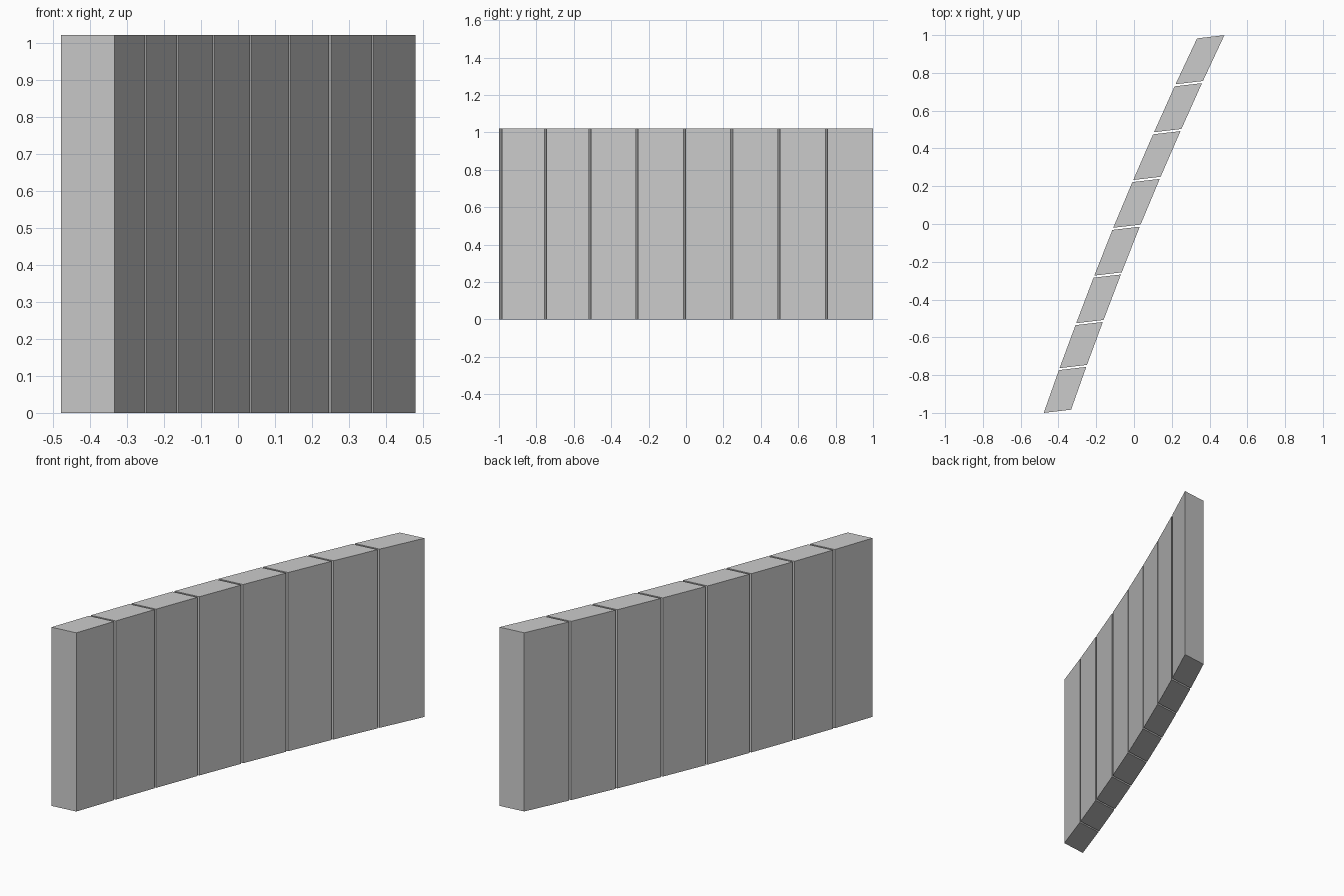
import bpy
import bmesh
from mathutils import Vector

default_cube = bpy.data.objects.get("Cube")
if default_cube:
    bpy.data.objects.remove(default_cube, do_unlink=True)

# Single plain grey
grey = bpy.data.materials.new("plain_grey")
grey.use_nodes = True
colour = (0.6, 0.6, 0.6, 1)
grey.diffuse_color = colour
grey.node_tree.nodes["Principled BSDF"].inputs["Base Color"].default_value = colour

HEIGHT = 1.02
GAP = 0.045                            # share of each step left open as a seam
THICKNESS = Vector((-0.145, -0.017))   # from the outer face to the inner face

# Gently curved outer line of the wall, one point per seam
line = [Vector(p) for p in (
    (-0.333, -0.983), (-0.249, -0.746), (-0.161, -0.508), (-0.065, -0.256),
    (0.035, -0.003), (0.141, 0.25), (0.251, 0.503), (0.365, 0.757), (0.484, 1.011))]


def add_panel(name, start, end):
    """Upright slab with a skewed four-sided footprint."""
    bm = bmesh.new()
    footprint = (start, end, end + THICKNESS, start + THICKNESS)
    base = bm.faces.new([bm.verts.new((p.x, p.y, 0)) for p in footprint])
    raised = bmesh.ops.extrude_face_region(bm, geom=[base], use_keep_orig=True)
    top = [g for g in raised["geom"] if isinstance(g, bmesh.types.BMVert)]
    bmesh.ops.translate(bm, verts=top, vec=(0, 0, HEIGHT))
    bmesh.ops.recalc_face_normals(bm, faces=bm.faces)
    mesh = bpy.data.meshes.new(name)
    bm.to_mesh(mesh)
    bm.free()
    mesh.materials.append(grey)
    bpy.context.collection.objects.link(bpy.data.objects.new(name, mesh))


# Row of wall panels separated by narrow seams
for i, (a, b) in enumerate(zip(line, line[1:])):
    add_panel(f"wall_panel_{i + 1}", a, a.lerp(b, 1 - GAP))
